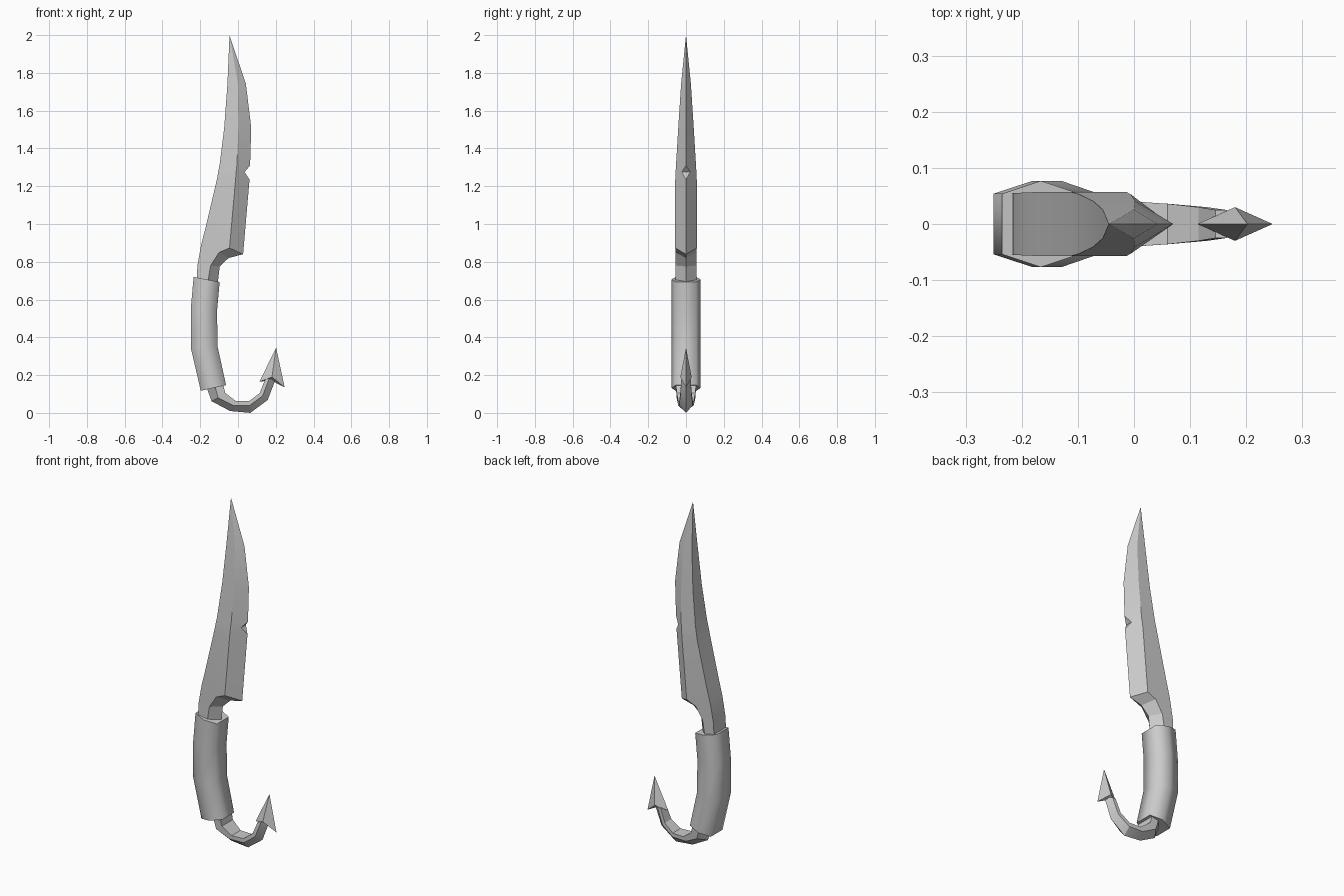
import bpy
import bmesh
import math
from mathutils import Vector

cube = bpy.data.objects.get("Cube")
if cube:
    bpy.data.objects.remove(cube, do_unlink=True)

grey = bpy.data.materials.new("plain_grey")
grey.use_nodes = True
GREY = (0.6, 0.6, 0.6, 1.0)
grey.diffuse_color = GREY
grey.node_tree.nodes["Principled BSDF"].inputs["Base Color"].default_value = GREY


def finish(name, bm, angle):
    """Clean the mesh, make an object of it and shade it."""
    bmesh.ops.remove_doubles(bm, verts=bm.verts[:], dist=0.0005)
    bmesh.ops.recalc_face_normals(bm, faces=bm.faces[:])
    mesh = bpy.data.meshes.new(name)
    bm.to_mesh(mesh)
    bm.free()
    mesh.materials.append(grey)
    obj = bpy.data.objects.new(name, mesh)
    bpy.context.collection.objects.link(obj)
    bpy.ops.object.select_all(action="DESELECT")
    obj.select_set(True)
    bpy.context.view_layer.objects.active = obj
    bpy.ops.object.shade_smooth_by_angle(angle=math.radians(angle))
    return obj


def loft(name, stations, angle):
    """Skin six-sided sections: back, ridge and edge points with half-widths."""
    bm = bmesh.new()
    rings = []
    for points, widths in stations:
        half = list(zip(points, widths))
        ring = [Vector((p[0], -w, p[1])) for p, w in half]
        ring += [Vector((p[0], w, p[1])) for p, w in reversed(half)]
        rings.append([bm.verts.new(co) for co in ring])
    for low, high in zip(rings, rings[1:]):
        for i in range(len(low)):
            j = (i + 1) % len(low)
            bm.faces.new((low[i], low[j], high[j], high[i]))
    bm.faces.new(rings[0])
    bm.faces.new(rings[-1])
    return finish(name, bm, angle)


def wedge(back, ridge, edge, w, e=0.0):
    """Section with a flat back and a sharp edge (blunt where e is set)."""
    return (back, ridge, edge), (w, w, e)


# Blade: flat spine, side ridge, cutting edge with a notch, curved neck
loft("blade", [
    wedge((-.22, .66), (-.165, .66), (-.11, .66), .055),
    wedge((-.215, .78), (-.145, .78), (-.097, .775), .055),
    wedge((-.195, .89), (-.1, .85), (-.05, .82), .056),
    wedge((-.172, .98), (-.045, .873), (.027, .84), .057),
    wedge((-.112, 1.235), (-.013, 1.235), (.061, 1.235), .057),
    wedge((-.105, 1.275), (-.01, 1.275), (.035, 1.275), .055, .022),
    wedge((-.098, 1.31), (-.006, 1.31), (.064, 1.31), .053),
    wedge((-.073, 1.51), (.002, 1.51), (.07, 1.51), .041),
    wedge((-.056, 1.74), (.0, 1.74), (.042, 1.74), .026),
    wedge((-.045, 2.0), (-.045, 2.0), (-.045, 2.0), 0),
], 22)


# Grip: bent six-sided sleeve, smooth around
def sleeve(back, front):
    middle = ((back[0] + front[0]) / 2, (back[1] + front[1]) / 2)
    return (back, middle, front), (.054, .077, .054)


loft("grip", [
    sleeve((-.197, .117), (-.063, .147)),
    sleeve((-.25, .345), (-.108, .35)),
    sleeve((-.25, .55), (-.111, .54)),
    sleeve((-.235, .72), (-.097, .693)),
], 78)

# Tail: curled hook with a flat inside and a sharp outside
loft("tail", [
    wedge((-.085, .18), (-.13, .17), (-.175, .16), .055),
    wedge((-.068, .106), (-.105, .08), (-.14, .062), .05),
    wedge((-.012, .063), (-.025, .04), (-.042, .01), .041),
    wedge((.06, .063), (.062, .04), (.065, 0), .036),
    wedge((.115, .105), (.13, .09), (.157, .068), .03),
    wedge((.145, .18), (.165, .18), (.2, .18), .025),
], 22)

# Barb: swept-back arrow point at the end of the tail
bm = bmesh.new()
tip = bm.verts.new((.202, 0, .345))
base = bm.verts.new((.176, 0, .172))
rim = [bm.verts.new(co) for co in (
    (.113, 0, .165), (.18, -.03, .19), (.247, 0, .135), (.18, .03, .19))]
for i in range(4):
    a, b = rim[i], rim[(i + 1) % 4]
    bm.faces.new((a, b, tip))
    bm.faces.new((b, a, base))
finish("barb", bm, 10)
